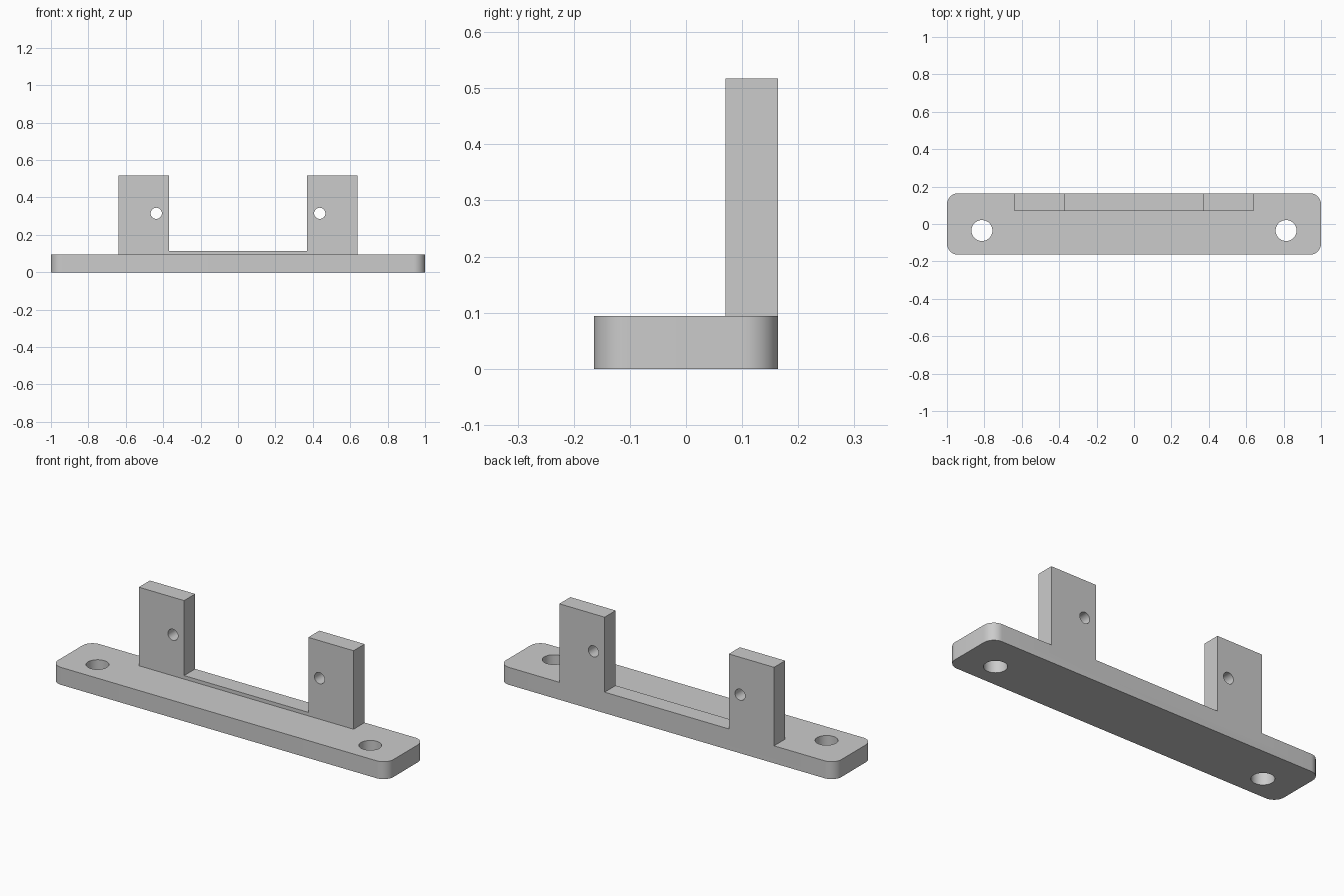
import bpy, bmesh, math
from mathutils import Matrix

cube = bpy.data.objects.get("Cube")
if cube:
    bpy.data.objects.remove(cube, do_unlink=True)

GREY = (0.6, 0.6, 0.6, 1)
mat = bpy.data.materials.new("plain_grey")
mat.use_nodes = True
mat.diffuse_color = GREY
mat.node_tree.nodes["Principled BSDF"].inputs["Base Color"].default_value = GREY

DEPTH = 0.164      # half depth of the plate
PLATE_TOP = 0.094


def prism(name, outline, height, matrix):
    """Extrude a flat outline along local z, then place it."""
    bm = bmesh.new()
    face = bm.faces.new([bm.verts.new((x, y, 0)) for x, y in outline])
    ext = bmesh.ops.extrude_face_region(bm, geom=[face])
    verts = [v for v in ext["geom"] if isinstance(v, bmesh.types.BMVert)]
    bmesh.ops.translate(bm, verts=verts, vec=(0, 0, height))
    bmesh.ops.recalc_face_normals(bm, faces=bm.faces)
    bm.transform(matrix)
    mesh = bpy.data.meshes.new(name)
    bm.to_mesh(mesh)
    bm.free()
    mesh.materials.append(mat)
    obj = bpy.data.objects.new(name, mesh)
    bpy.context.collection.objects.link(obj)
    return obj


def arc(cx, cy, r, start, sweep, steps):
    return [(cx + r * math.cos(start + sweep * i / steps),
             cy + r * math.sin(start + sweep * i / steps)) for i in range(steps + 1)]


def circle(cx, cy, r):
    return arc(cx, cy, r, 0, math.tau, 48)[:-1]


def combine(target, other, operation):
    mod = target.modifiers.new(other.name, 'BOOLEAN')
    mod.object, mod.operation, mod.solver = other, operation, 'EXACT'
    bpy.context.view_layer.objects.active = target
    bpy.ops.object.modifier_apply(modifier=mod.name)
    bpy.data.objects.remove(other, do_unlink=True)


# Mounting plate with rounded corners
R = 0.06
outline = []
for i, (sx, sy) in enumerate([(1, 1), (-1, 1), (-1, -1), (1, -1)]):
    outline += arc(sx * (1 - R), sy * (DEPTH - R), R, i * math.pi / 2, math.pi / 2, 12)
bracket = prism("bracket", outline, PLATE_TOP, Matrix.Identity(4))

# Two uprights joined by a low rail, drawn as one U profile at the back
half = [(0.64, 0.05), (0.64, 0.517), (0.37, 0.517), (0.37, 0.113)]
u_profile = half + [(-x, z) for x, z in reversed(half)]
to_back = Matrix.Translation((0, DEPTH, 0)) @ Matrix.Rotation(math.pi / 2, 4, 'X')
combine(bracket, prism("uprights", u_profile, 0.094, to_back), 'UNION')

# Screw holes through the plate and pin holes through the uprights
for side in (-1, 1):
    screw = prism("screw_hole", circle(side * 0.813, -0.035, 0.056), 0.3,
                  Matrix.Translation((0, 0, -0.1)))
    combine(bracket, screw, 'DIFFERENCE')
    pin = prism("pin_hole", circle(side * 0.437, 0.315, 0.03), 0.3,
                Matrix.Translation((0, 0.1, 0)) @ to_back)
    combine(bracket, pin, 'DIFFERENCE')

bpy.ops.object.select_all(action='DESELECT')
bracket.select_set(True)
bpy.context.view_layer.objects.active = bracket
bpy.ops.object.shade_smooth_by_angle(angle=math.radians(30))
